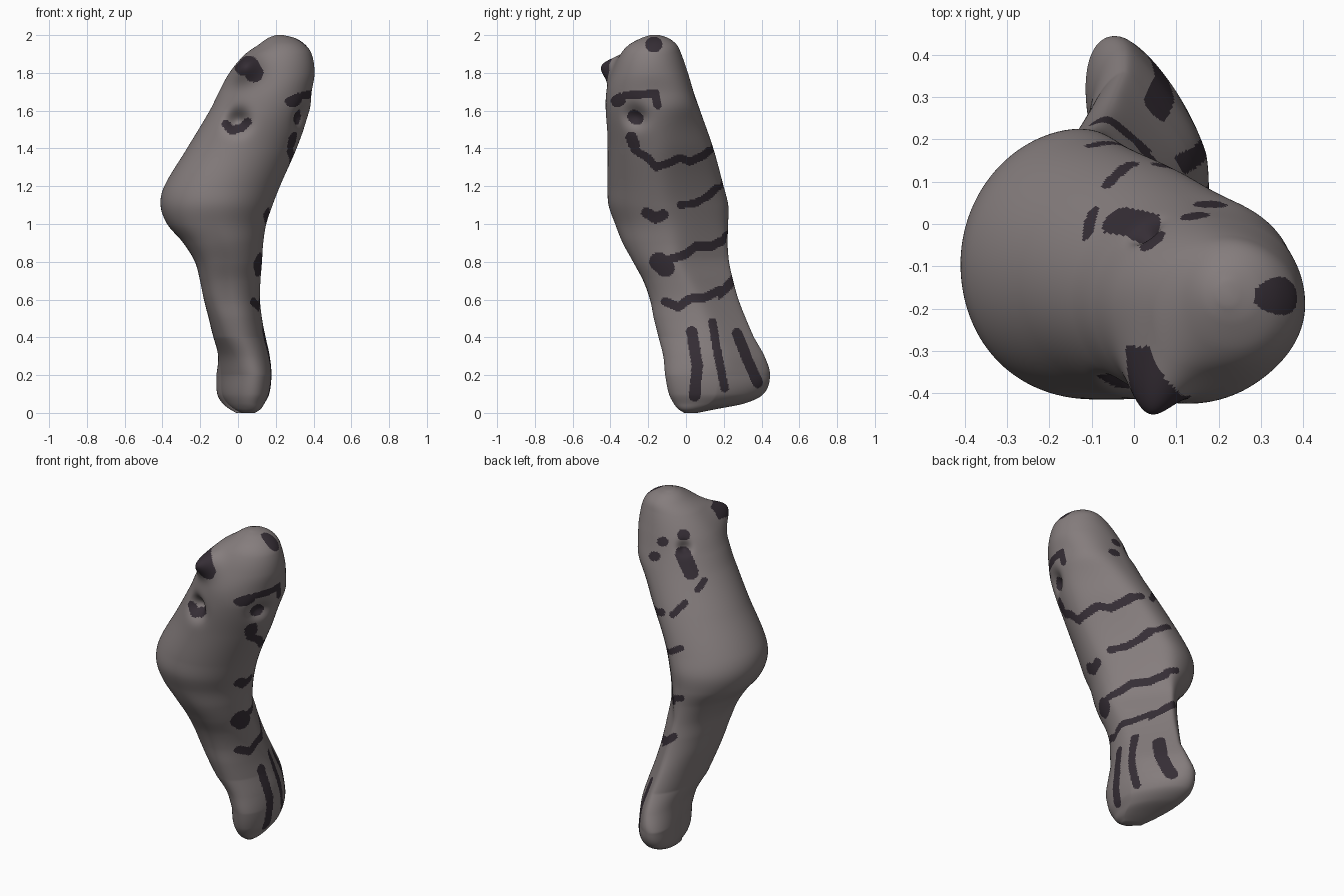
import bpy, bmesh, math
from mathutils import Vector

def material(name, rgb):
    m = bpy.data.materials.new(name)
    m.diffuse_color = (*rgb, 1)
    return m

GREY = material("warm grey", (0.235, 0.205, 0.205))
DARK = material("dark plum", (0.036, 0.027, 0.036))

# Body outline by height: z, x min, x max, y min, y max
OUTLINE = [
    (0.00, 0.02, 0.09, -0.01, 0.06), (0.02, -0.02, 0.12, -0.04, 0.16),
    (0.05, -0.06, 0.14, -0.065, 0.31), (0.10, -0.09, 0.165, -0.09, 0.41),
    (0.20, -0.095, 0.177, -0.11, 0.445), (0.30, -0.10, 0.168, -0.12, 0.42),
    (0.40, -0.13, 0.147, -0.145, 0.37), (0.50, -0.155, 0.128, -0.17, 0.325),
    (0.60, -0.18, 0.118, -0.19, 0.285), (0.70, -0.20, 0.122, -0.225, 0.258),
    (0.80, -0.228, 0.132, -0.28, 0.238), (0.90, -0.29, 0.138, -0.335, 0.225),
    (1.00, -0.375, 0.155, -0.375, 0.225), (1.10, -0.41, 0.19, -0.41, 0.225),
    (1.20, -0.39, 0.23, -0.415, 0.20), (1.40, -0.27, 0.315, -0.415, 0.145),
    (1.60, -0.15, 0.38, -0.425, 0.075), (1.70, -0.10, 0.39, -0.42, 0.04),
    (1.80, -0.045, 0.405, -0.39, 0.01), (1.90, 0.04, 0.39, -0.345, -0.025),
    (1.95, 0.11, 0.355, -0.30, -0.05), (1.985, 0.16, 0.30, -0.235, -0.095),
    (2.00, 0.20, 0.24, -0.19, -0.14)]
# How far the flat striped flank reaches along its facing direction
FLANK = [(0.0, 0.4), (0.2, 0.285), (0.3, 0.255), (0.4, 0.215), (0.5, 0.175),
         (0.6, 0.14), (0.7, 0.11), (0.83, 0.08), (1.1, 0.105),
         (1.25, 0.14), (1.4, 0.195), (1.55, 0.26), (1.7, 0.4), (2.0, 0.6)]
FN = (0.788, 0.616)

def sample(table, z):
    """Smooth curve through the table rows."""
    n = len(table)
    i = max(k for k in range(n - 1) if table[k][0] <= z + 1e-9)
    a, b = table[i], table[i + 1]
    p, q = table[max(i - 1, 0)], table[min(i + 2, n - 1)]
    h = b[0] - a[0]
    t = (z - a[0]) / h
    out = []
    for c in range(1, len(a)):
        m0 = (b[c] - p[c]) / (b[0] - p[0]) * h
        m1 = (q[c] - a[c]) / (q[0] - a[0]) * h
        out.append((2*t**3 - 3*t*t + 1) * a[c] + (t**3 - 2*t*t + t) * m0
                   + (3*t*t - 2*t**3) * b[c] + (t**3 - t*t) * m1)
    return out

# Hollows of the face, ending with the nose bump: centre, radius, push
DENTS = [(Vector((-0.01, -0.42, 1.545)), 0.06, Vector((0.01, 0.08, 0.0))),
         (Vector((0.32, -0.26, 1.58)), 0.06, Vector((-0.06, 0.02, 0.0))),
         (Vector((0.02, -0.01, 1.75)), 0.035, Vector((0.02, -0.03, -0.02))),
         (Vector((0.05, -0.32, 1.815)), 0.085, Vector((-0.01, -0.115, 0.015)))]

def dent(co):
    for c, r, push in DENTS:
        co = co + push * math.exp(-((co - c).length / r) ** 2)
    return co

def hump(z, centre, width):
    return math.exp(-((z - centre) / width) ** 2)

# Body: stacked rings of ovals, flattened on the striped flank
ROWS, COLS = 340, 240
bm = bmesh.new()
rings = []
for i in range(ROWS + 1):
    f = i / ROWS
    z = 2 * (0.6 * f + 0.4 * (1 - math.cos(math.pi * f)) / 2)
    x0, x1, y0, y1 = sample(OUTLINE, z)
    cx, cy, rx, ry = (x0 + x1) / 2, (y0 + y1) / 2, (x1 - x0) / 2, (y1 - y0) / 2
    lim = sample(FLANK, z)[0] - (cx * FN[0] + cy * FN[1])
    tail = max(0.0, min(1.0, (0.4 - z) / 0.2))
    lean = math.asin(-0.3 * tail)
    ring = []
    for j in range(COLS):
        t = 2 * math.pi * j / COLS
        x, y = math.cos(t), math.sin(t + lean)
        # fuller corners: chest front-left, head back-right
        full = 0
        if x < 0 and y < 0:
            full = 0.17 * hump(z, 0.68, 0.27)
        elif x > 0 and y > 0:
            full = 0.08 * hump(z, 1.68, 0.12)
        grow = 1 + full * (2 * x * y) ** 2
        x, y = x * rx * grow, y * ry * grow
        x -= 0.045 * tail * max(0.0, y / ry)
        s = x * FN[0] + y * FN[1]
        if s > 0:
            cut = s / (1 + (s / lim) ** 8) ** 0.125 - s
            x, y = x + cut * FN[0], y + cut * FN[1]
        ring.append(bm.verts.new(dent(Vector((cx + x, cy + y, z)))))
    rings.append(ring)
for a, b in zip(rings, rings[1:]):
    for j in range(COLS):
        k = (j + 1) % COLS
        bm.faces.new((a[j], a[k], b[k], b[j]))
bm.faces.new(rings[0][::-1])
bm.faces.new(rings[-1])
bm.normal_update()

# Painted marks: (radius, points) drawn along a viewing direction
SIDE = [
    (0.021, [(-.29, 1.47), (-.27, 1.39), (-.2, 1.35), (-.16, 1.30), (-.1, 1.32),
             (-.03, 1.35), (.02, 1.33), (.09, 1.36), (.125, 1.39)]),
    (0.03, [(-.29, 1.46), (-.275, 1.42)]),
    (0.02, [(-.03, 1.10), (.05, 1.11), (.12, 1.15), (.16, 1.19)]),
    (0.028, [(-.21, 1.06), (-.16, 1.03), (-.12, 1.05)]),
    (0.05, [(-.145, .80), (-.11, .77)]),
    (0.023, [(-.1, .81), (-.01, .835), (.05, .88), (.13, .88), (.19, .91)]),
    (0.023, [(-.11, .59), (-.04, .56), (.02, .605), (.1, .61), (.18, .65), (.2, .65)]),
    (0.03, [(.03, .43), (.06, .25), (.045, .09)]),
    (0.022, [(.14, .48), (.17, .3), (.205, .13)]),
    (0.028, [(.27, .42), (.33, .27), (.38, .16)]),
    (0.033, [(-.365, 1.65), (-.35, 1.66)]),
    (0.022, [(-.32, 1.68), (-.24, 1.685), (-.16, 1.69), (-.15, 1.63)]),
    (0.035, [(-.275, 1.57), (-.26, 1.56)]),
    (0.04, [(-.175, 1.95), (-.165, 1.95)])]
FRONT = [(0.022, [(-.065, 1.53), (-.035, 1.495), (.02, 1.51), (.05, 1.54)]),
         (0.05, [(.03, 1.835), (.06, 1.84), (.085, 1.80)])]
BACK = [
    (0.043, [(-.016, 1.56), (.0, 1.52), (.025, 1.46)]),
    (0.026, [(-.175, 1.55), (-.165, 1.55)]), (0.026, [(-.13, 1.63), (-.12, 1.63)]),
    (0.03, [(-.015, 1.665), (-.005, 1.665)]), (0.018, [(.06, 1.36), (.10, 1.41)]),
    (0.018, [(-.08, 1.225), (-.01, 1.29)]), (0.02, [(-.15, 1.24), (-.14, 1.24)]),
    (0.018, [(-.09, 1.02), (-.04, 1.04)]), (0.018, [(-.10, .765), (-.04, .76)]),
    (0.02, [(-.15, .51), (-.08, .55)])]
VIEWS = [
    (Vector((1, 0, 0)), Vector((0, 1, 0)), Vector((0, 0, 1)), 0.12, SIDE),
    (Vector((0, -1, 0)), Vector((1, 0, 0)), Vector((0, 0, 1)), 0.0, FRONT),
    (Vector((-.558, .714, .423)), Vector((-.788, -.616, 0)),
     Vector((.26, -.333, .906)), 0.12, BACK)]

def near(u, v, radius, pts):
    for (ax, ay), (bx, by) in zip(pts, pts[1:]):
        dx, dy = bx - ax, by - ay
        t = max(0, min(1, ((u - ax) * dx + (v - ay) * dy) / (dx * dx + dy * dy)))
        if (u - ax - t * dx) ** 2 + (v - ay - t * dy) ** 2 < radius * radius:
            return True
    return False

for face in bm.faces:
    face.smooth = True
    c = face.calc_center_median()
    for facing, right, up, limit, marks in VIEWS:
        if marks is FRONT and c.y > -0.29:
            continue
        if face.normal.dot(facing) > limit:
            u, v = c.dot(right), c.dot(up)
            if any(near(u, v, r, p) for r, p in marks):
                face.material_index = 1
                break

mesh = bpy.data.meshes.new("body")
bm.to_mesh(mesh)
bm.free()
mesh.materials.append(GREY)
mesh.materials.append(DARK)
bpy.context.collection.objects.link(bpy.data.objects.new("body", mesh))
